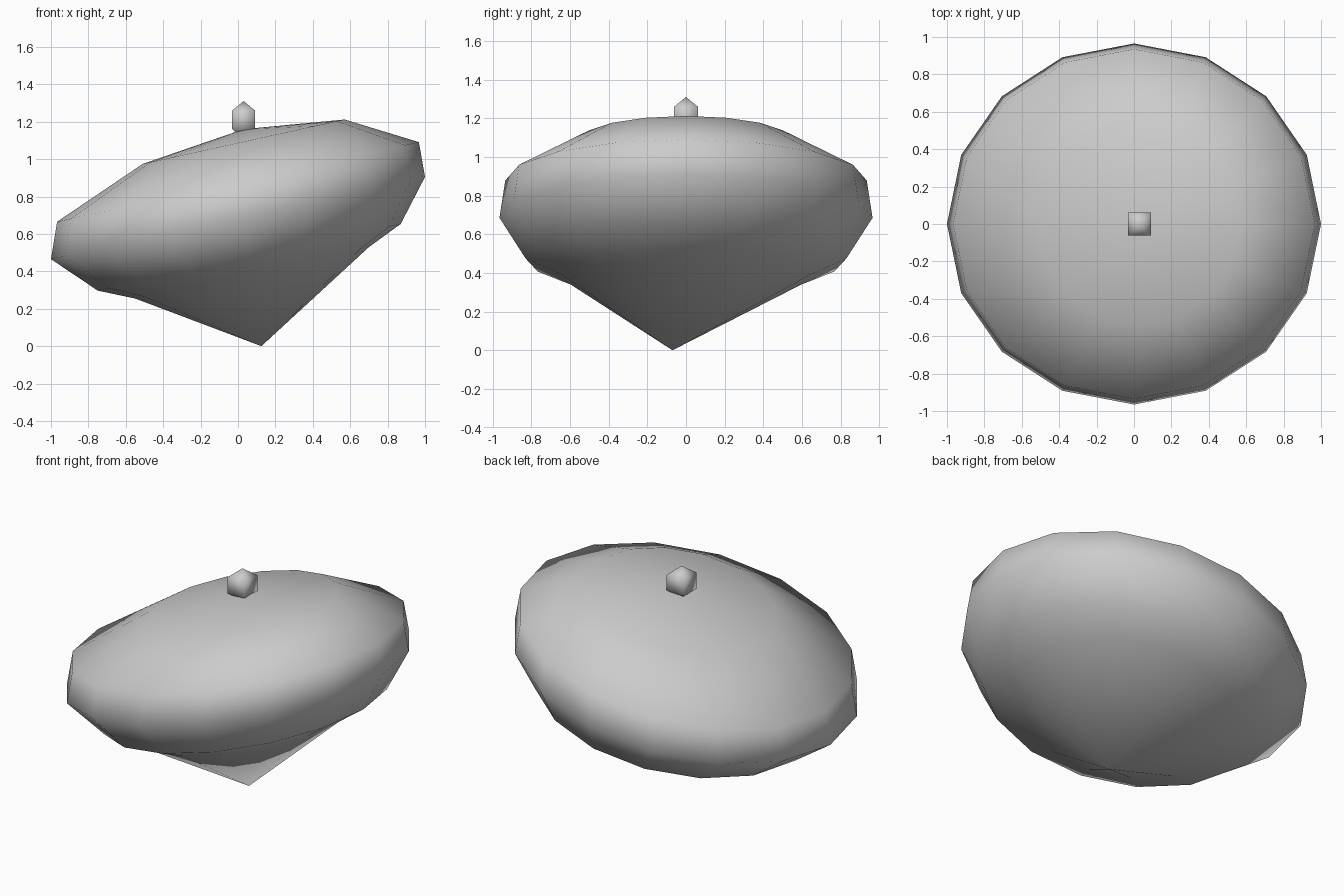
import bpy, bmesh
from math import cos, sin, pi

if "Cube" in bpy.data.objects:
    bpy.data.objects.remove(bpy.data.objects["Cube"])

SIDES = 16
SLANT = 0.22  # every ring leans up towards +x


def finish(bm, name):
    bmesh.ops.recalc_face_normals(bm, faces=bm.faces)
    for f in bm.faces:
        f.smooth = True
    mesh = bpy.data.meshes.new(name)
    bm.to_mesh(mesh)
    bm.free()
    ob = bpy.data.objects.new(name, mesh)
    bpy.context.collection.objects.link(ob)
    return ob


# Leaning top body: (centre x, centre z, x radius, y radius), bottom to top
rings = [
    (0.075, 0.392, 0.625, 0.645),
    (0.06, 0.475, 0.81, 0.83),
    (0.0, 0.685, 1.0, 0.965),
    (0.0, 0.878, 0.967, 0.935),
    (0.03, 1.093, 0.54, 0.54),
]
bm = bmesh.new()
tip = bm.verts.new((0.125, -0.07, 0.0))
crown = bm.verts.new((0.03, 0.0, 1.16))
loops = []
for cx, cz, rx, ry in rings:
    loop = []
    for i in range(SIDES):
        a = 2 * pi * i / SIDES
        dx = rx * cos(a)
        loop.append(bm.verts.new((cx + dx, ry * sin(a), cz + SLANT * dx)))
    loops.append(loop)
for i in range(SIDES):
    j = (i + 1) % SIDES
    bm.faces.new((tip, loops[0][j], loops[0][i]))
    for lo, hi in zip(loops, loops[1:]):
        bm.faces.new((lo[i], lo[j], hi[j], hi[i]))
    bm.faces.new((loops[-1][i], loops[-1][j], crown))
finish(bm, "leaning_body")

# Small knob on the crown
bm = bmesh.new()
bmesh.ops.create_uvsphere(bm, u_segments=4, v_segments=3, radius=0.1)
knob = finish(bm, "knob")
knob.location = (0.03, 0, 1.21)
knob.rotation_euler.z = pi / 4
